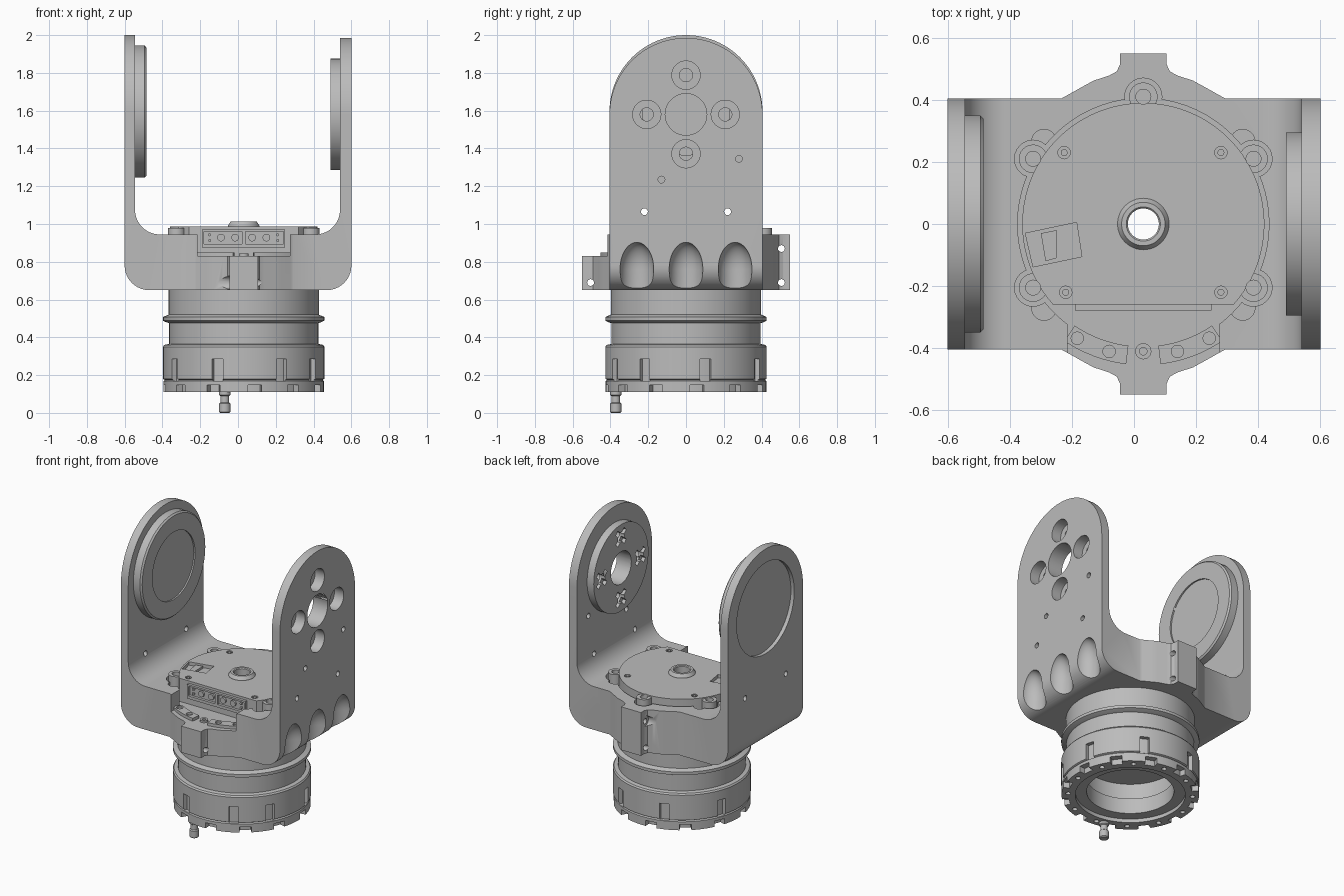
import bpy, bmesh
from math import sin, cos, radians, asin, degrees

if "Cube" in bpy.data.objects:
    bpy.data.objects.remove(bpy.data.objects["Cube"])

grey = bpy.data.materials.new("machined_grey")
grey.use_nodes = True
grey.diffuse_color = (0.5, 0.5, 0.5, 1)
grey.node_tree.nodes["Principled BSDF"].inputs["Base Color"].default_value = (0.5, 0.5, 0.5, 1)
CX = 0.03  # axis of the rotary actuator
parts = []


def place(a, b, h, axis):
    return {"X": (h, a, b), "Y": (a, h, b), "Z": (a, b, h)}[axis]


def arc(cx, cy, r, a0, a1, n=16):
    angles = [radians(a0 + (a1 - a0) * i / n) for i in range(n + 1)]
    return [(cx + r * cos(t), cy + r * sin(t)) for t in angles]


def finish(name, bm):
    bmesh.ops.remove_doubles(bm, verts=bm.verts, dist=1e-5)
    bmesh.ops.recalc_face_normals(bm, faces=bm.faces)
    mesh = bpy.data.meshes.new(name)
    bm.to_mesh(mesh)
    bm.free()
    ob = bpy.data.objects.new(name, mesh)
    bpy.context.collection.objects.link(ob)
    return ob


def prism(name, pts, lo, hi, axis="Z"):
    bm = bmesh.new()
    low = [bm.verts.new(place(a, b, lo, axis)) for a, b in pts]
    top = [bm.verts.new(place(a, b, hi, axis)) for a, b in pts]
    bm.faces.new(low)
    bm.faces.new(top)
    for i in range(len(pts)):
        j = (i + 1) % len(pts)
        bm.faces.new((low[i], low[j], top[j], top[i]))
    return finish(name, bm)


def lathe(name, profile, centre=(CX, 0), axis="Z", n=72):
    """Turn a closed (radius, height) profile into a solid."""
    bm = bmesh.new()
    rings = []
    for k in range(n):
        t = radians(360 * k / n)
        rings.append([bm.verts.new(place(centre[0] + r * cos(t), centre[1] + r * sin(t), h, axis))
                      for r, h in profile])
    for k in range(n):
        p, q = rings[k], rings[(k + 1) % n]
        for i in range(len(profile)):
            j = (i + 1) % len(profile)
            if profile[i][0] or profile[j][0]:
                bm.faces.new((p[i], p[j], q[j], q[i]))
    return finish(name, bm)


def cyl(name, r, lo, hi, centre=(CX, 0), axis="Z", n=24):
    return lathe(name, [(0, lo), (r, lo), (r, hi), (0, hi)], centre, axis, n)


def box(name, x0, x1, y0, y1, z0, z1):
    return prism(name, [(x0, y0), (x1, y0), (x1, y1), (x0, y1)], z0, z1)


def sector(name, r0, r1, a0, a1, z0, z1):
    return prism(name, arc(CX, 0, r1, a0, a1, 8) + arc(CX, 0, r0, a1, a0, 8), z0, z1)


def boolean(ob, tool, op="DIFFERENCE"):
    mod = ob.modifiers.new("bool", "BOOLEAN")
    mod.operation, mod.solver, mod.object = op, "EXACT", tool
    bpy.context.view_layer.update()
    mesh = bpy.data.meshes.new_from_object(ob.evaluated_get(bpy.context.evaluated_depsgraph_get()))
    ob.modifiers.clear()
    ob.data = mesh
    bpy.data.objects.remove(tool)


def keep(ob):
    parts.append(ob)
    return ob


# U-shaped bracket
u = ([(-0.6, 2)] + arc(-0.47, 0.78, 0.13, 180, 270) + arc(0.47, 0.78, 0.13, 270, 360)
     + [(0.6, 1.985), (0.54, 1.985)] + arc(0.41, 1.075, 0.13, 360, 270)
     + arc(-0.415, 1.075, 0.13, 270, 180) + [(-0.545, 2)])
bracket = keep(prism("bracket", u, -0.405, 0.405, "Y"))

# Curved belly with a tab front and back
half = [(-0.29, 0.39), (-0.25, 0.412), (-0.2, 0.44), (-0.16, 0.462), (-0.11, 0.478),
        (-0.085, 0.492), (-0.075, 0.515), (-0.075, 0.55)]
back = half + [(-x, y) for x, y in reversed(half)]
outline = [(CX + x, y) for x, y in back + [(x, -y) for x, y in reversed(back)]]
boolean(bracket, prism("belly", outline, 0.65, 0.945), "UNION")

# Rounded arm tops
for x0, x1, cz in ((-0.7, -0.4, 1.595), (0.4, 0.7, 1.58)):
    pts = [(0.5, cz), (0.5, 2.2), (-0.5, 2.2), (-0.5, cz)] + arc(0, cz, 0.405, 180, 0, 48)
    boolean(bracket, prism("top_cut", pts, x0, x1, "X"))

# Bearing flanges inside the arms
boolean(bracket, lathe("idler_flange", [(0, -0.57), (0.35, -0.57), (0.35, -0.495), (0.34, -0.485),
                                        (0, -0.485)], (0, 1.595), "X"), "UNION")
boolean(bracket, cyl("drive_flange", 0.295, 0.49, 0.57, (0, 1.58), "X", 72), "UNION")
for r, lo, hi in ((0.23, -0.7, -0.4), (0.31, -0.7, -0.575), (0.29, -0.495, -0.4)):
    boolean(bracket, cyl("idler_bore", r, lo, hi, (0, 1.595), "X", 72))
boolean(bracket, cyl("drive_bore", 0.11, 0.4, 0.7, (0, 1.58), "X", 48))
for k in range(4):
    c = arc(0, 1.58, 0.208, 90 * k, 90 * k, 1)[0]
    boolean(bracket, cyl("counterbore", 0.075, 0.53, 0.7, c, "X", 32))
    boolean(bracket, cyl("bolt_hole", 0.035, 0.4, 0.7, c, "X"))
    for s in (45, 135):
        a, b = arc(*c, 0.065, s - 14, s + 14, 1), arc(*c, 0.065, s + 166, s + 194, 1)
        boolean(bracket, prism("cross_slot", a + b, 0.4, 0.515, "X"))

# Small holes in the arms
for y, z in ((-0.22, 1.065), (0.22, 1.065), (-0.13, 1.235), (0.28, 1.345)):
    boolean(bracket, cyl("arm_hole", 0.018, 0.5, 0.7, (y, z), "X", 16))
    if z < 1.1:
        boolean(bracket, cyl("arm_hole", 0.018, -0.7, -0.5, (y, z), "X", 16))

# Scallops on the lower outside of one arm
for y in (-0.26, 0, 0.26):
    profile = [(0, 0.5), (0.09, 0.5)] + [(r, 0.76 + 1.6 * h) for r, h in arc(0, 0, 0.09, 0, 89, 12)]
    boolean(bracket, lathe("scallop", profile + [(0, 0.904)], (0.61, y), n=48))

# Front opening, actuator pocket and tab holes
boolean(bracket, box("front_cut", -0.215, 0.275, -0.7, -0.25, 0.83, 1.1))
lugs = [(-0.325, 0.21), (0.385, 0.21), (CX, 0.41), (-0.325, -0.205), (0.385, -0.205)]
boolean(bracket, cyl("pocket", 0.405, 0.83, 1.1, n=72))
for c in lugs:
    boolean(bracket, cyl("lug_pocket", 0.06, 0.83, 1.1, c))
for x in (-0.29, 0.35):
    for y in (-0.27, 0.265):
        boolean(bracket, cyl("lug_relief", 0.04, 0.9, 1.1, (x, y)))
for y, z in ((0.505, 0.87), (0.505, 0.69), (-0.505, 0.69)):
    boolean(bracket, cyl("tab_hole", 0.018, -0.3, 0.4, (y, z), "X", 16))
    boolean(bracket, cyl("tab_relief", 0.035, -0.3, -0.045, (y, z), "X"))
boolean(bracket, cyl("centre_bore", 0.05, 0.5, 1.1, n=48))

# Actuator top cap with a flat front edge
chord = degrees(asin(0.26 / 0.39))
cap = keep(prism("actuator_cap", arc(CX, 0, 0.39, -chord, 180 + chord, 72), 0.82, 0.988))
for c in lugs:
    boolean(cap, cyl("lug", 0.046, 0.82, 0.98, c), "UNION")
boolean(cap, cyl("cap_bore", 0.05, 0.7, 1.1, n=48))
for c in lugs:
    boolean(cap, cyl("lug_socket", 0.024, 0.95, 1.1, c))
for c in ((-0.225, 0.23), (0.28, 0.23), (-0.22, -0.22), (0.28, -0.22)):
    boolean(cap, lathe("screw_ring", [(0.011, 0.975), (0.02, 0.975), (0.02, 1.1), (0.011, 1.1)], c, n=20))
slot = prism("port_pocket", [(-0.35, -0.03), (-0.185, 0.005), (-0.168, -0.105), (-0.325, -0.138)], 0.965, 1.1)
boolean(cap, slot)
keep(prism("port_block", [(-0.3, -0.03), (-0.25, -0.02), (-0.25, -0.11), (-0.285, -0.12)], 0.96, 0.98))
keep(lathe("hub_ring", [(0.05, 0.97), (0.083, 0.97), (0.083, 0.992), (0.07, 1.012), (0.055, 1.012),
                        (0.05, 1.007)], n=48))

# Front connector with two sockets and pins
connector = keep(box("connector", -0.19, 0.25, -0.278, -0.24, 0.875, 0.972))
for x in (-0.18, 0.04):
    boolean(connector, box("socket", x, x + 0.2, -0.4, -0.255, 0.895, 0.96))
for x in (-0.09, -0.015, 0.075, 0.15):
    keep(cyl("connector_pin", 0.02, -0.272, -0.25, (x, 0.928), "Y"))
for x in (-0.15, 0.21):
    for z in (0.913, 0.943):
        keep(cyl("signal_pin", 0.008, -0.272, -0.25, (x, z), "Y", 12))

# Clamp pads on the front shelf
for name, a0, a1, holes in (("right_pad", 236, 263, (240, 255)), ("left_pad", 277, 304, (285, 300))):
    pad = keep(sector(name, 0.395, 0.455, a0, a1, 0.8, 0.85))
    for a in holes:
        boolean(pad, cyl("pad_hole", 0.02, 0.838, 0.9, arc(CX, 0, 0.425, a, a, 1)[0], n=20))
keep(lathe("shelf_screw", [(0.012, 0.8), (0.026, 0.8), (0.026, 0.843), (0.012, 0.843)], (CX, -0.41), n=24))

# Lower actuator body, hollow from below
body = keep(lathe("actuator_body", [
    (0.05, 0.7), (0.398, 0.7), (0.398, 0.52), (0.41, 0.515), (0.427, 0.508), (0.427, 0.488),
    (0.41, 0.48), (0.395, 0.475), (0.395, 0.365), (0.42, 0.36), (0.427, 0.35), (0.427, 0.18),
    (0.418, 0.175), (0.425, 0.168), (0.425, 0.11), (0.34, 0.11), (0.34, 0.135), (0.27, 0.135),
    (0.27, 0.24), (0.3, 0.25), (0.3, 0.36), (0.05, 0.36)], n=96))
for a in (14, 62, 110, 160, 211, 251, 298, 329):
    boolean(body, sector("side_notch", 0.4, 0.5, a - 4, a + 4, 0.17, 0.285))
for k in range(12):
    a = 30 * k + 8
    boolean(body, sector("foot_notch", 0.385, 0.5, a - 5, a + 5, 0.05, 0.148))
    boolean(body, cyl("foot_screw_hole", 0.016, 0.05, 0.135, arc(CX, 0, 0.385, a + 15, a + 15, 1)[0], n=16))

# Locating pin
keep(lathe("locating_pin", [(0, 0), (0.024, 0), (0.03, 0.006), (0.03, 0.05), (0.023, 0.055), (0.023, 0.09),
                            (0.031, 0.095), (0.031, 0.16), (0, 0.16)], (-0.07, -0.372), n=24))

# Shading and colour
bpy.ops.object.select_all(action="DESELECT")
for ob in parts:
    ob.data.materials.clear()
    ob.data.materials.append(grey)
    ob.select_set(True)
bpy.context.view_layer.objects.active = bracket
bpy.ops.object.shade_smooth_by_angle(angle=radians(30))
